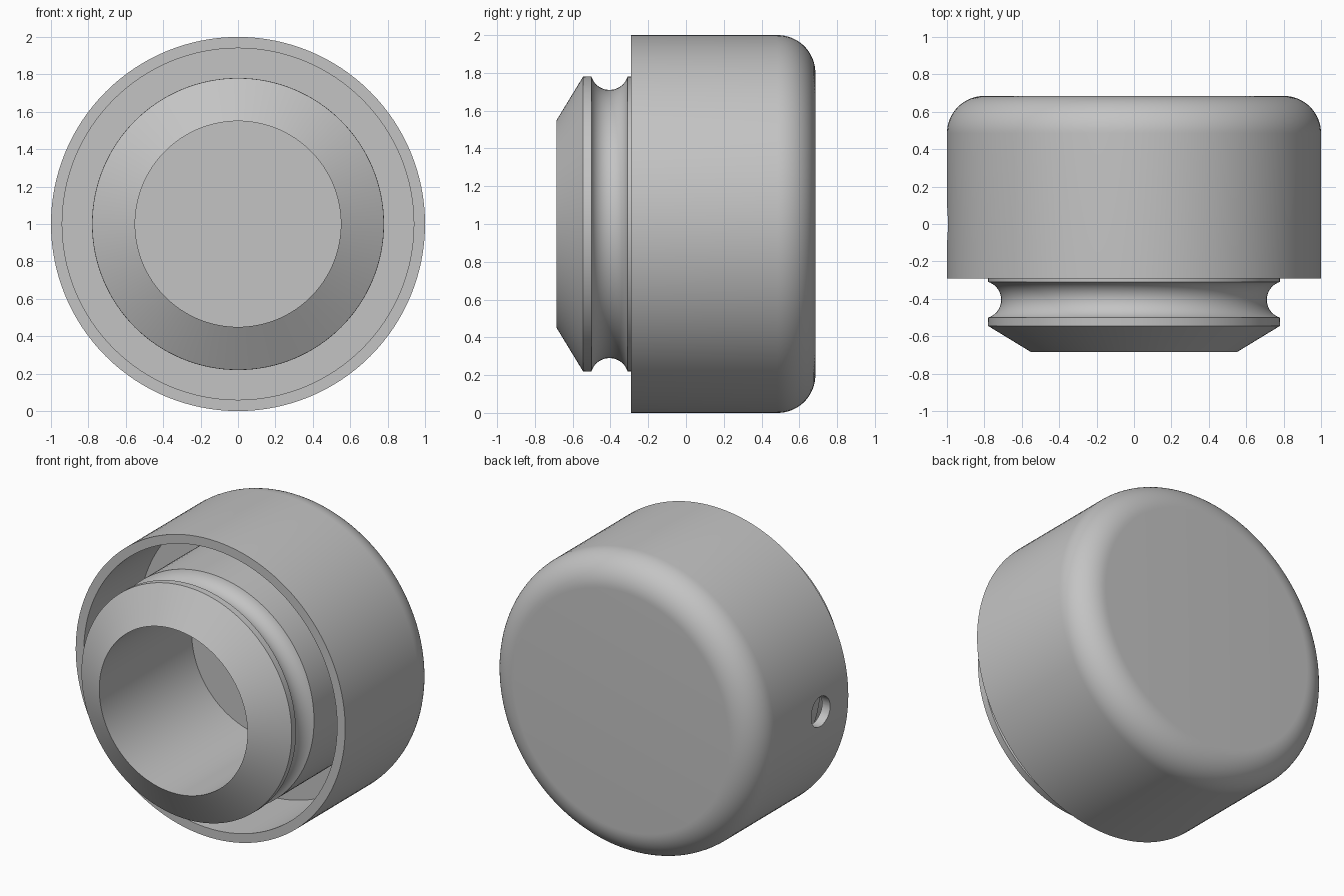
import bpy, bmesh
from math import sin, cos, pi, tau, radians
from mathutils import Matrix, Vector

cube = bpy.data.objects.get("Cube")
if cube:
    bpy.data.objects.remove(cube, do_unlink=True)

SEGMENTS = 128
FRONT, RIM, FLOOR, BACK = -0.685, -0.292, 0.295, 0.685
CENTRE = Vector((0, 0, 1))

grey = bpy.data.materials.new("plain grey")
grey.use_nodes = True
grey.diffuse_color = (0.55, 0.55, 0.55, 1)
grey.node_tree.nodes["Principled BSDF"].inputs["Base Color"].default_value = grey.diffuse_color


def finish(name, bm):
    bmesh.ops.recalc_face_normals(bm, faces=bm.faces)
    mesh = bpy.data.meshes.new(name)
    bm.to_mesh(mesh)
    bm.free()
    mesh.materials.append(grey)
    obj = bpy.data.objects.new(name, mesh)
    obj.location = CENTRE
    bpy.context.collection.objects.link(obj)
    return obj


def lathe(name, profile, closed):
    """Revolve (radius, y) points about the y axis."""
    bm = bmesh.new()
    verts = [bm.verts.new((r, y, 0)) for r, y in profile]
    ends = verts[1:] + verts[:1] if closed else verts[1:]
    edges = [bm.edges.new(pair) for pair in zip(verts, ends)]
    bmesh.ops.spin(bm, geom=verts + edges, cent=(0, 0, 0), axis=(0, 1, 0),
                   angle=tau, steps=SEGMENTS, use_merge=False)
    bmesh.ops.remove_doubles(bm, verts=bm.verts, dist=1e-4)
    return finish(name, bm)


def arc(r, y, radius, start, end, steps):
    angles = [start + (end - start) * i / steps for i in range(steps + 1)]
    return [(r + radius * cos(a), y + radius * sin(a)) for a in angles]


def activate(obj):
    bpy.ops.object.select_all(action='DESELECT')
    obj.select_set(True)
    bpy.context.view_layer.objects.active = obj


# Cup: hollow at the front, rounded edge at the back
cup = lathe("cup", [(0, FLOOR), (0.94, FLOOR), (0.94, RIM), (1, RIM)]
            + arc(0.8, BACK - 0.2, 0.2, 0, pi / 2, 16) + [(0, BACK)], False)

# Small round hole through the side wall of the cup
bm = bmesh.new()
bmesh.ops.create_cone(bm, cap_ends=True, segments=48, radius1=0.1, radius2=0.1, depth=0.3,
                      matrix=Matrix.Translation((-1, 0, 0)) @ Matrix.Rotation(pi / 2, 4, 'Y'))
cutter = finish("hole_cutter", bm)
cutter.hide_render = True
cut = cup.modifiers.new("side_hole", 'BOOLEAN')
cut.operation = 'DIFFERENCE'
cut.solver = 'EXACT'
cut.object = cutter
activate(cup)
bpy.ops.object.modifier_apply(modifier=cut.name)
bpy.data.objects.remove(cutter, do_unlink=True)

# Plug: bored tube with a chamfered nose and a round ring groove
groove = arc(0.81, -0.405, 0.1, radians(197.5) + pi / 2 - radians(35), radians(197.5) - radians(90), 2)
groove = arc(0.81, -0.405, 0.1, radians(253), radians(107), 20)
plug = lathe("plug", [(0.55, FLOOR + 0.04), (0.55, FRONT), (0.78, -0.545)]
             + groove + [(0.78, FLOOR + 0.04)], True)

for part in (cup, plug):
    activate(part)
    bpy.ops.object.shade_smooth_by_angle(angle=radians(28))
